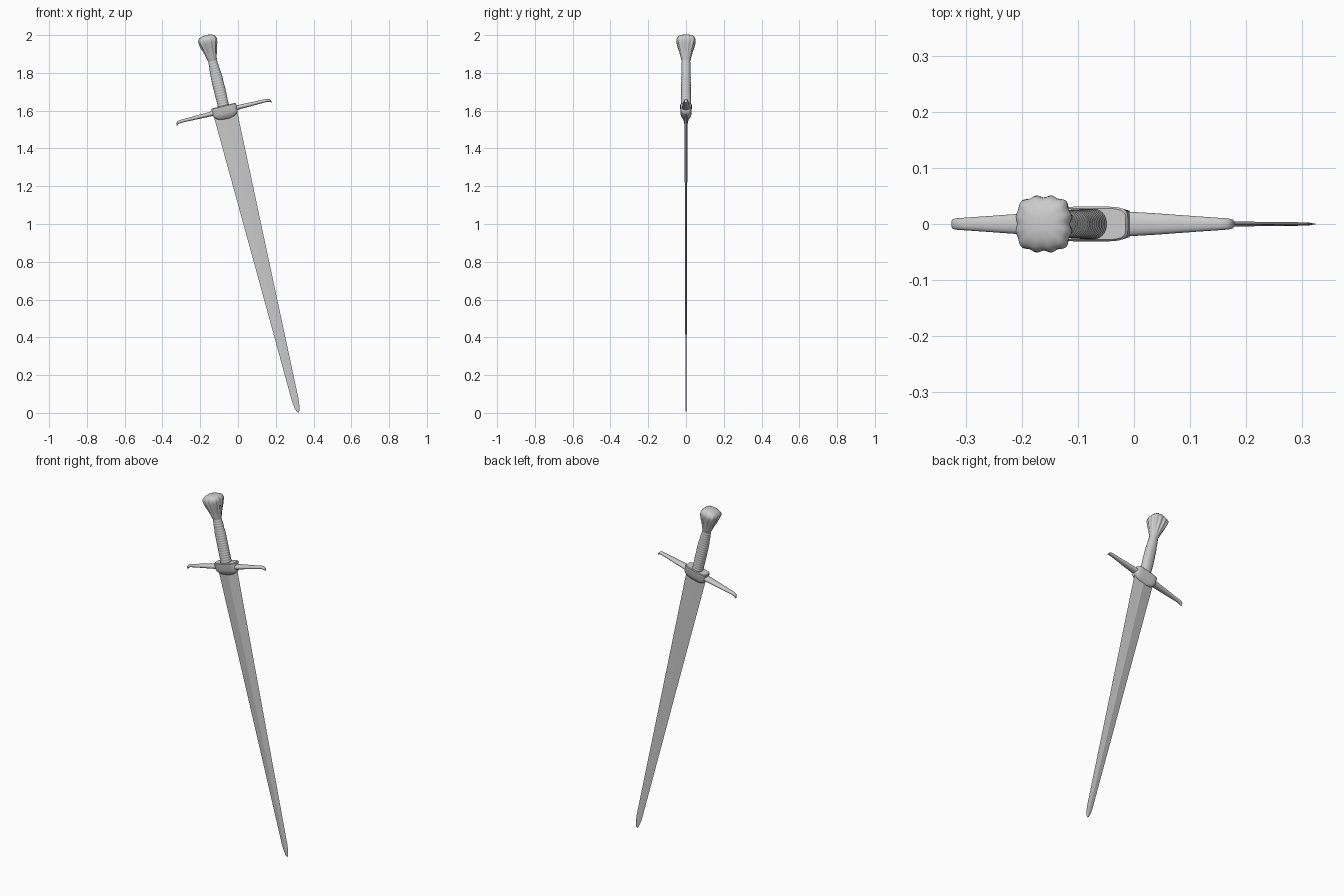
import bpy, bmesh
from math import sin, cos, pi, radians
from mathutils import Matrix, Vector

if "Cube" in bpy.data.objects:
    bpy.data.objects.remove(bpy.data.objects["Cube"])

# The sword is modelled along local z (tip at 0), then tilted about y
TILT = Matrix.Translation((0.319, 0, 0.002)) @ Matrix.Rotation(radians(-13.7), 4, 'Y')


def loft(name, rings, smooth=35):
    bm = bmesh.new()
    loops = [[bm.verts.new(TILT @ Vector(p)) for p in r] for r in rings]
    n = len(loops[0])
    for a, b in zip(loops, loops[1:]):
        for i in range(n):
            j = (i + 1) % n
            bm.faces.new((a[i], a[j], b[j], b[i]))
    bm.faces.new(loops[0][::-1])
    bm.faces.new(loops[-1])
    bmesh.ops.recalc_face_normals(bm, faces=bm.faces[:])
    me = bpy.data.meshes.new(name)
    bm.to_mesh(me)
    bm.free()
    ob = bpy.data.objects.new(name, me)
    bpy.context.collection.objects.link(ob)
    bpy.ops.object.select_all(action='DESELECT')
    ob.select_set(True)
    bpy.context.view_layer.objects.active = ob
    bpy.ops.object.shade_smooth_by_angle(angle=radians(smooth))
    return ob


def superellipse(rx, ry, power, n=48, lobes=0, depth=0):
    pts = []
    for i in range(n):
        a = 2 * pi * i / n
        c, s = cos(a), sin(a)
        r = (abs(c) ** power + abs(s) ** power) ** (-1 / power)
        r *= 1 - depth * (0.5 + 0.5 * cos(lobes * a))
        pts.append((rx * r * c, ry * r * s))
    return pts


def interp(table, s):
    for a, b in zip(table, table[1:]):
        if s <= b[0]:
            f = (s - a[0]) / (b[0] - a[0])
            return [p + (q - p) * f for p, q in zip(a[1:], b[1:])]
    return table[-1][1:]


# Blade: diamond section with fine edges and rounded tip
blade = [(0.0, 0.003, 0.001), (0.008, 0.008, 0.0015), (0.03, 0.014, 0.0025),
         (0.07, 0.0185, 0.003), (0.8, 0.039, 0.005), (1.64, 0.0635, 0.008)]
loft("blade", [[(w, 0, s), (0, t, s), (-w, 0, s), (0, -t, s)] for s, w, t in blade], 5)

# Guard block with a rounded collar running onto the blade
block = [(1.600, 0.018, 0.008), (1.604, 0.036, 0.013), (1.611, 0.052, 0.019),
         (1.620, 0.062, 0.024), (1.630, 0.067, 0.028), (1.668, 0.067, 0.031),
         (1.672, 0.064, 0.028)]
loft("guard_block", [[(x, y, s) for x, y in superellipse(w, d, 5)] for s, w, d in block])

# Guard arms: tapered bars hooked downward at the ends (offset, height, half width y, half thickness)
arm = [(0.05, 1.645, 0.023, 0.013), (0.12, 1.645, 0.019, 0.011), (0.19, 1.645, 0.014, 0.009),
       (0.235, 1.645, 0.011, 0.008), (0.25, 1.642, 0.010, 0.008), (0.257, 1.635, 0.008, 0.007),
       (0.259, 1.629, 0.004, 0.003)]
for side, label in ((-1, "left"), (1, "right")):
    loft("guard_arm_" + label,
         [[(side * o - 0.006, y, h + z) for y, z in superellipse(w, t, 2.3, 24)]
          for o, h, w, t in arm], 45)

# Grip: gently swelling with a fine wrapped ripple
grip = [(1.66, 0.029, 0.028), (1.74, 0.031, 0.026), (1.82, 0.031, 0.025),
        (1.88, 0.026, 0.024), (1.93, 0.022, 0.022)]
rings = []
for k in range(121):
    s = 1.66 + 0.27 * k / 120
    w, d = interp(grip, s)
    f = 0.0005 * sin(2 * pi * k / 6)
    rings.append([(x, y, s) for x, y in superellipse(w + f, d + f, 2.2, 32)])
loft("grip", rings, 60)

# Pommel: flared, squarish and fluted
pommel = [(1.912, 0.021, 2.2, 0), (1.922, 0.0245, 2.2, 0), (1.94, 0.029, 2.3, 0.04),
          (1.965, 0.036, 2.5, 0.09), (1.99, 0.044, 2.8, 0.11), (2.01, 0.049, 3, 0.10),
          (2.025, 0.051, 3.2, 0.07), (2.037, 0.049, 3.2, 0.05), (2.047, 0.041, 3, 0.03),
          (2.053, 0.028, 2.5, 0.01), (2.056, 0.012, 2, 0)]
loft("pommel", [[(x, y, s) for x, y in superellipse(r, r, p, 96, 12, d)]
                for s, r, p, d in pommel], 60)
